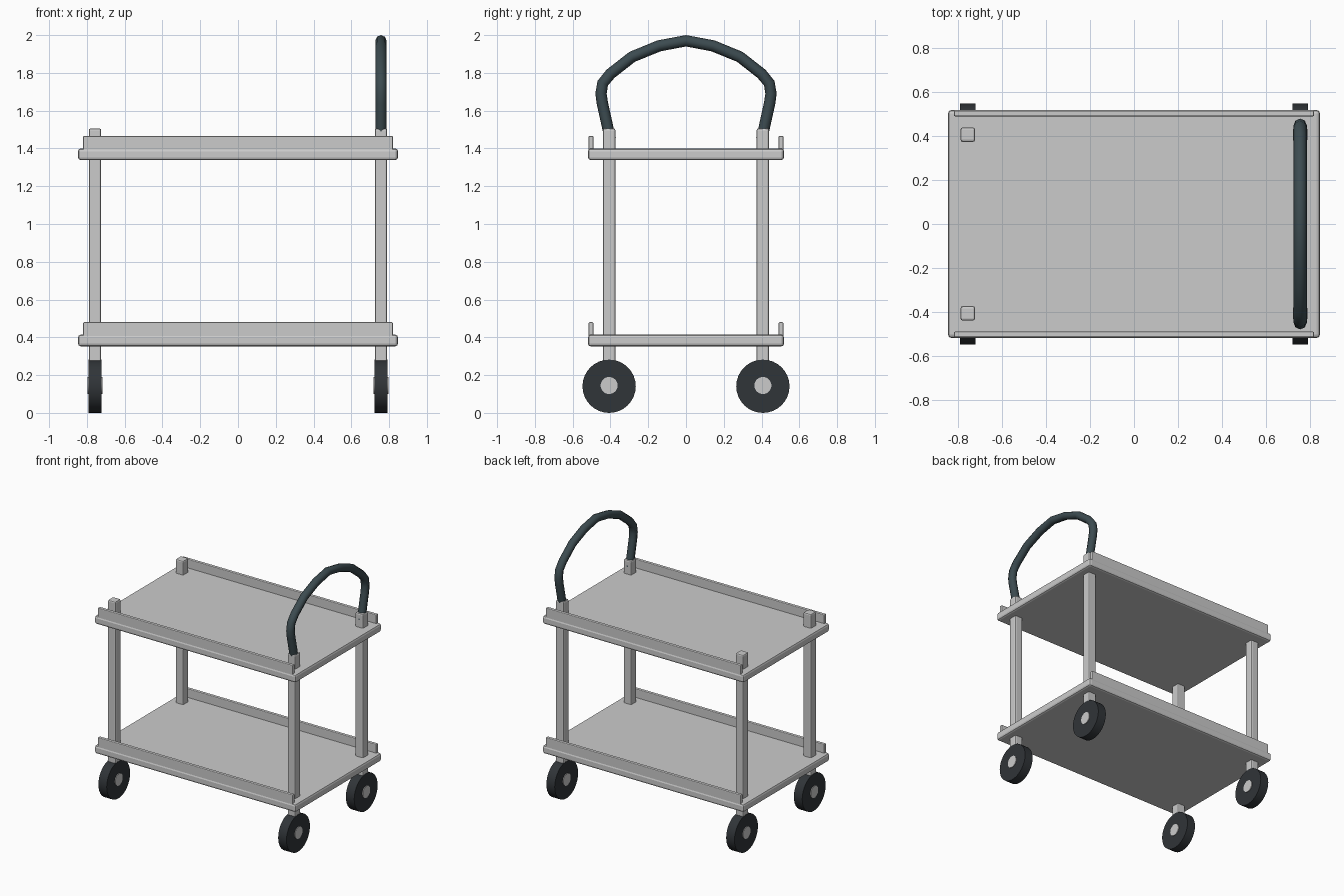
import bpy, math
from mathutils import Matrix

if "Cube" in bpy.data.objects:
    bpy.data.objects.remove(bpy.data.objects["Cube"])


def finish(o, bevel=0.0, segs=2, mat=None):
    if bevel:
        m = o.modifiers.new("bevel", 'BEVEL')
        m.width, m.segments = bevel, segs
        m.limit_method = 'ANGLE'
    if mat:
        o.data.materials.append(mat)
    return o


def box(name, lo, hi, bevel):
    bpy.ops.mesh.primitive_cube_add(size=1)
    o = bpy.context.object
    o.name = name
    size = [b - a for a, b in zip(lo, hi)]
    mid = [(a + b) / 2 for a, b in zip(lo, hi)]
    o.data.transform(Matrix.Translation(mid) @ Matrix.Diagonal((*size, 1)))
    return finish(o, bevel)


def disc(name, loc, radius, width, mat=None):
    bpy.ops.mesh.primitive_cylinder_add(vertices=32, radius=radius, depth=width,
                                        location=loc, rotation=(0, math.pi / 2, 0))
    o = bpy.context.object
    o.name = name
    bpy.ops.object.shade_smooth_by_angle(angle=math.radians(35))
    return finish(o, mat=mat)


def material(name, color):
    m = bpy.data.materials.new(name)
    m.diffuse_color = (*color, 1)
    m.use_nodes = True
    m.node_tree.nodes["Principled BSDF"].inputs["Base Color"].default_value = m.diffuse_color
    return m


rubber = material("rubber", (0.03, 0.035, 0.04))
grip = material("grip", (0.045, 0.07, 0.08))
PX, PY = 0.757, 0.407

# Shelves with side rails
for level, z in (("lower", 0.352), ("upper", 1.338)):
    box(level + "_shelf", (-0.847, -0.519, z), (0.847, 0.519, z + 0.062), 0.015)
    for side, s in (("front", -1), ("back", 1)):
        y = s * 0.503
        box(f"{level}_{side}_rail", (-0.82, y - 0.0125, z + 0.05),
            (0.82, y + 0.0125, z + 0.128), 0.005)

# Corner posts with wheels and hubs
for xn, sx in (("left", -1), ("right", 1)):
    for yn, sy in (("front", -1), ("back", 1)):
        x, y = sx * PX, sy * PY
        n = f"{yn}_{xn}"
        box(n + "_post", (x - 0.033, y - 0.033, 0.26), (x + 0.033, y + 0.033, 1.506), 0.01)
        disc(n + "_wheel", (x, y, 0.141), 0.141, 0.07, rubber)
        disc(n + "_hub", (x, y, 0.145), 0.045, 0.08)

# Push handle: round tube swept along a mirrored path
half = [(0.4, 1.45), (0.412, 1.5), (0.443, 1.64), (0.45, 1.69), (0.441, 1.745),
        (0.4, 1.795), (0.285, 1.885), (0.143, 1.943)]
path = [(-y, z) for y, z in half] + [(0, 1.97)] + half[::-1]
cu = bpy.data.curves.new("push_handle", 'CURVE')
cu.dimensions = '3D'
cu.bevel_depth, cu.bevel_resolution, cu.use_fill_caps = 0.03, 2, True
sp = cu.splines.new('POLY')
sp.points.add(len(path) - 1)
for p, (y, z) in zip(sp.points, path):
    p.co = (PX, y, z, 1)
handle = bpy.data.objects.new("push_handle", cu)
bpy.context.collection.objects.link(handle)
bpy.ops.object.select_all(action='DESELECT')
handle.select_set(True)
bpy.context.view_layer.objects.active = handle
bpy.ops.object.convert(target='MESH')
handle = bpy.context.object
bpy.ops.object.shade_smooth_by_angle(angle=math.radians(50))
finish(handle, mat=grip)
